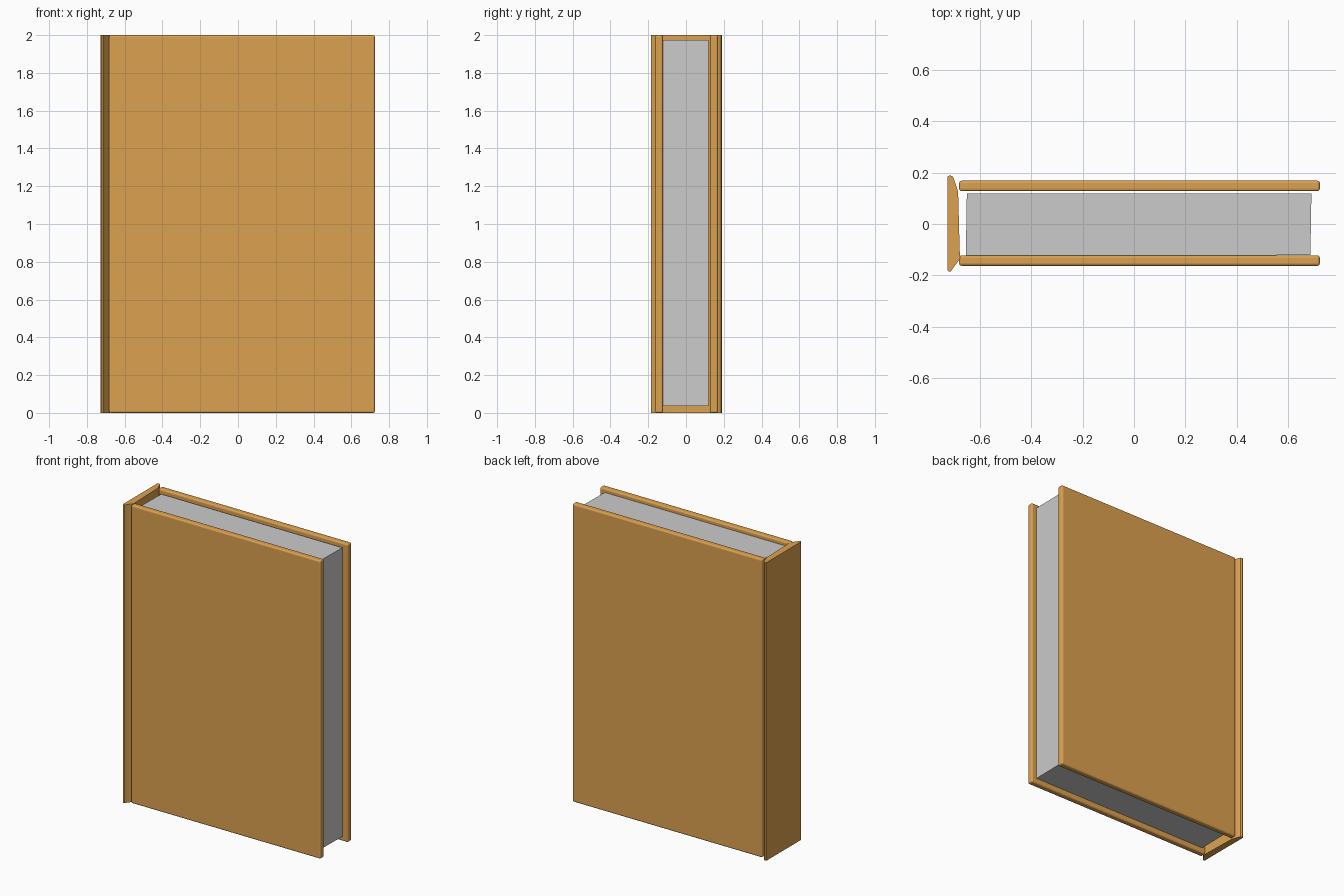
import bpy, bmesh

if "Cube" in bpy.data.objects:
    bpy.data.objects.remove(bpy.data.objects["Cube"])

wood = bpy.data.materials.new("cover_tan")
wood.diffuse_color = (0.72, 0.36, 0.08, 1)
wood.use_nodes = True
wood.node_tree.nodes["Principled BSDF"].inputs["Base Color"].default_value = wood.diffuse_color


def prism(name, profile, z0, z1, mat=None, bevel=0.0):
    """Extrude an xy outline between two heights, optionally rounding its edges."""
    bm = bmesh.new()
    base = bm.faces.new([bm.verts.new((x, y, z0)) for x, y in profile])
    top = bmesh.ops.extrude_face_region(bm, geom=[base])["geom"]
    verts = [g for g in top if isinstance(g, bmesh.types.BMVert)]
    bmesh.ops.translate(bm, verts=verts, vec=(0, 0, z1 - z0))
    bmesh.ops.recalc_face_normals(bm, faces=bm.faces)
    mesh = bpy.data.meshes.new(name)
    bm.to_mesh(mesh)
    bm.free()
    obj = bpy.data.objects.new(name, mesh)
    bpy.context.collection.objects.link(obj)
    if mat:
        mesh.materials.append(mat)
    if bevel:
        mod = obj.modifiers.new("rounded_edges", "BEVEL")
        mod.width = bevel
        mod.segments = 3
        mod.limit_method = 'ANGLE'
    return obj


def rect(x0, x1, y0, y1):
    return [(x0, y0), (x1, y0), (x1, y1), (x0, y1)]


# Front and back cover boards
for name, y0, y1 in (("front_cover", -0.163, -0.122), ("back_cover", 0.128, 0.169)):
    prism(name, rect(-0.682, 0.725, y0, y1), 0.0, 2.0, wood, 0.01)

# Spine, thicker in the middle with flared outer edges
prism("spine", [
    (-0.728, -0.18), (-0.722, -0.186), (-0.714, -0.185), (-0.703, -0.168),
    (-0.678, -0.135), (-0.68, -0.10), (-0.686, 0.125), (-0.702, 0.175),
    (-0.708, 0.186), (-0.72, 0.19), (-0.728, 0.184)], 0.0, 2.0, wood)

# Page block, slightly skewed and recessed from the covers
prism("page_block", [(-0.656, -0.13), (0.688, -0.121), (0.692, 0.118), (-0.652, 0.118)],
      0.036, 1.974)
